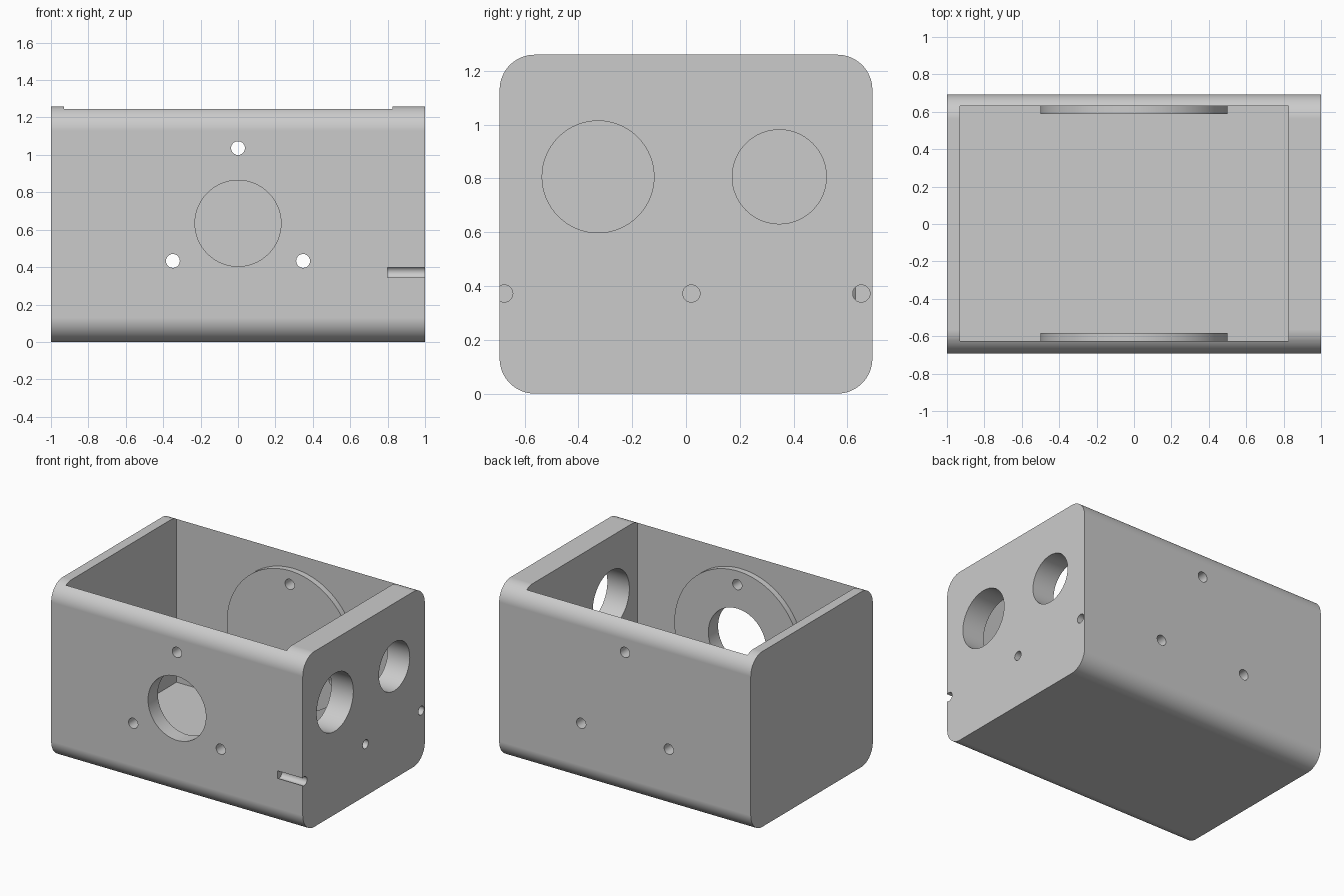
import bpy, bmesh, math
from mathutils import Matrix

if "Cube" in bpy.data.objects:
    bpy.data.objects.remove(bpy.data.objects["Cube"])

grey = bpy.data.materials.new("plain grey")
grey.diffuse_color = (0.6, 0.6, 0.6, 1)
grey.use_nodes = True
grey.node_tree.nodes["Principled BSDF"].inputs["Base Color"].default_value = grey.diffuse_color

W, D, H, R = 1.0, 0.693, 1.26, 0.13      # half length, half depth, height, edge radius
MID = 0.634                              # height of the round port


def make_object(name, bm):
    bmesh.ops.recalc_face_normals(bm, faces=bm.faces)
    mesh = bpy.data.meshes.new(name)
    bm.to_mesh(mesh)
    bm.free()
    mesh.materials.append(grey)
    ob = bpy.data.objects.new(name, mesh)
    bpy.context.collection.objects.link(ob)
    return ob


def box(name, x0, x1, y0, y1, z0, z1):
    bm = bmesh.new()
    centre = ((x0 + x1) / 2, (y0 + y1) / 2, (z0 + z1) / 2)
    bmesh.ops.create_cube(bm, size=1, matrix=Matrix.Translation(centre)
                          @ Matrix.Diagonal((x1 - x0, y1 - y0, z1 - z0, 1)))
    return make_object(name, bm)


def cylinder(name, axis, a, b, start, end, radius, sides=64):
    """Cylinder along x at (y, z) = (a, b), or along y at (x, z) = (a, b)."""
    mid = (start + end) / 2
    if axis == 'X':
        m = Matrix.Translation((mid, a, b)) @ Matrix.Rotation(math.pi / 2, 4, 'Y')
    else:
        m = Matrix.Translation((a, mid, b)) @ Matrix.Rotation(math.pi / 2, 4, 'X')
    bm = bmesh.new()
    bmesh.ops.create_cone(bm, cap_ends=True, segments=sides, radius1=radius,
                          radius2=radius, depth=end - start, matrix=m)
    return make_object(name, bm)


def combine(target, tool, operation):
    mod = target.modifiers.new(operation, 'BOOLEAN')
    mod.operation, mod.solver, mod.object = operation, 'EXACT', tool
    bpy.context.view_layer.objects.active = target
    bpy.ops.object.modifier_apply(modifier=mod.name)
    bpy.data.objects.remove(tool)


# Housing: rounded rectangle profile extruded along x
bm = bmesh.new()
ring = []
corners = [(D - R, H - R), (R - D, H - R), (R - D, R), (D - R, R)]
for i, (cy, cz) in enumerate(corners):
    for k in range(17):
        t = (i + k / 16) * math.pi / 2
        ring.append(bm.verts.new((-W, cy + R * math.cos(t), cz + R * math.sin(t))))
end_face = bm.faces.new(ring)
side = bmesh.ops.extrude_face_region(bm, geom=[end_face])['geom']
bmesh.ops.translate(bm, vec=(2 * W, 0, 0),
                    verts=[g for g in side if isinstance(g, bmesh.types.BMVert)])
housing = make_object("housing", bm)

# Open cavity
combine(housing, box("cavity_cutter", -0.93, 0.825, -0.625, 0.63, 0.068, 1.5), 'DIFFERENCE')

# Round bosses on the inner faces of the front and back walls
combine(housing, cylinder("back_boss", 'Y', 0, MID, 0.587, 0.66, 0.5, 96), 'UNION')
combine(housing, cylinder("front_boss", 'Y', 0, MID, -0.66, -0.582, 0.5, 96), 'UNION')

# Front port
combine(housing, cylinder("port_cutter", 'Y', 0, MID, -0.9, -0.4, 0.23), 'DIFFERENCE')

# Three screw holes through both walls
for i in range(3):
    t = math.pi / 2 + i * math.tau / 3
    combine(housing, cylinder("screw_cutter", 'Y', 0.402 * math.cos(t),
                              MID + 0.402 * math.sin(t), -1, 1, 0.037, 32), 'DIFFERENCE')

# Two large ports in the thick end wall
for y, r in ((-0.327, 0.208), (0.347, 0.175)):
    combine(housing, cylinder("end_port_cutter", 'X', y, 0.806, 0.7, 1.2, r), 'DIFFERENCE')

# Pin holes in the end wall; the front one breaks out as a slot
for y in (-0.676, 0.02, 0.652):
    combine(housing, cylinder("pin_cutter", 'X', y, 0.372, 0.8, 1.2, 0.032, 32), 'DIFFERENCE')

# Smooth rounded surfaces, flat walls
bpy.ops.object.select_all(action='DESELECT')
housing.select_set(True)
bpy.context.view_layer.objects.active = housing
bpy.ops.object.shade_smooth_by_angle(angle=math.radians(30))
normals = housing.modifiers.new("flat walls", 'WEIGHTED_NORMAL')
normals.keep_sharp = True
